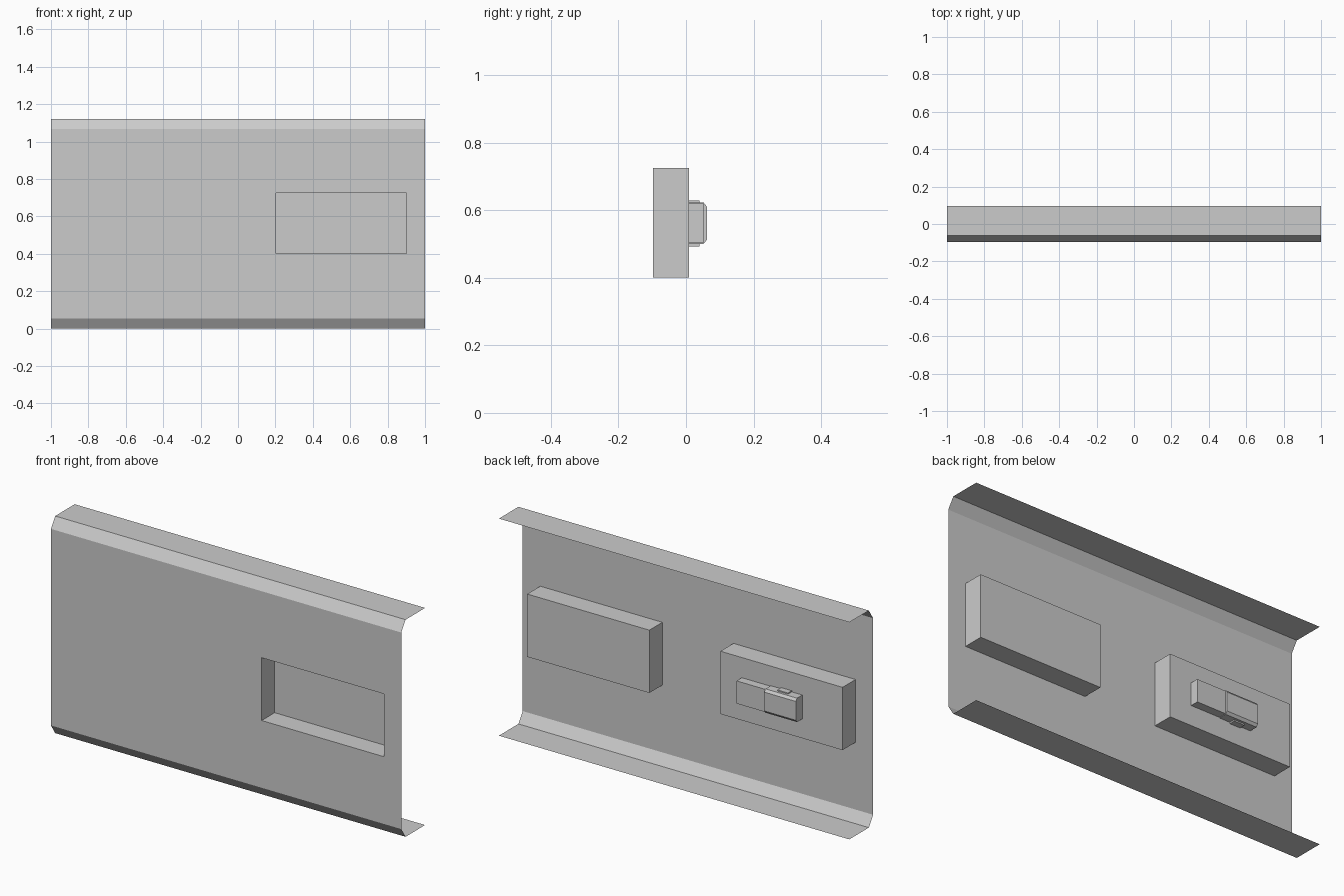
import bpy, bmesh
from mathutils import Vector

cube = bpy.data.objects.get("Cube")
if cube:
    bpy.data.objects.remove(cube, do_unlink=True)

# Single grey material
grey = bpy.data.materials.new("panel grey")
grey.use_nodes = True
tone = (0.6, 0.6, 0.6, 1)
grey.diffuse_color = tone
grey.node_tree.nodes["Principled BSDF"].inputs["Base Color"].default_value = tone

FRONT, BACK, POCKET = -0.097, 0.097, 0.009
TOP, BEND, LIP = 1.12, 0.053, -0.062
X0, X1, Z0, Z1 = 0.203, 0.9, 0.4, 0.724


def finish(name, bm):
    mesh = bpy.data.meshes.new(name)
    bm.to_mesh(mesh)
    bm.free()
    mesh.materials.append(grey)
    obj = bpy.data.objects.new(name, mesh)
    bpy.context.collection.objects.link(obj)
    return obj


def box(name, lo, hi, open_front=False, inward=False):
    lo, hi = Vector(lo), Vector(hi)
    bm = bmesh.new()
    bmesh.ops.create_cube(bm, size=1)
    for v in bm.verts:
        v.co = (lo + hi) / 2 + v.co * (hi - lo)
    if open_front:
        front = [f for f in bm.faces if f.normal.y < -0.9]
        bmesh.ops.delete(bm, geom=front, context='FACES_ONLY')
    if inward:
        bmesh.ops.reverse_faces(bm, faces=bm.faces[:])
    return finish(name, bm)


# Folded sheet: flanges and bends as strips, web with a rectangular opening
bm = bmesh.new()


def strip(x0, x1, a, b):
    corners = [(x0, *a), (x1, *a), (x1, *b), (x0, *b)]
    bm.faces.new([bm.verts.new(c) for c in corners])


profile = [(BACK, 0), (LIP, 0), (FRONT, BEND), (FRONT, TOP - BEND), (LIP, TOP), (BACK, TOP)]
for i in (0, 1, 3, 4):
    strip(-1, 1, profile[i], profile[i + 1])
for x0, x1, z0, z1 in ((-1, X0, BEND, TOP - BEND), (X1, 1, BEND, TOP - BEND),
                       (X0, X1, BEND, Z0), (X0, X1, Z1, TOP - BEND)):
    strip(x0, x1, (FRONT, z0), (FRONT, z1))
bmesh.ops.remove_doubles(bm, verts=bm.verts[:], dist=0.0001)
finish("folded_panel", bm)

# Open pocket on the left and the matching housing on the right
box("handle_pocket", (X0, FRONT, Z0), (X1, POCKET, Z1), True, True)
box("latch_housing", (-X1, FRONT, Z0), (-X0, POCKET, Z1), True)

# Latch body on the back of the housing
box("latch_body", (-0.66, POCKET, 0.503), (-0.325, 0.052, 0.62))

# Chamfered cover around the outer half of the latch
bm = bmesh.new()
section = [(POCKET, 0.5), (0.052, 0.5), (0.062, 0.513),
           (0.062, 0.61), (0.052, 0.623), (POCKET, 0.623)]
face = bm.faces.new([bm.verts.new((-0.49, y, z)) for y, z in section])
side = bmesh.ops.extrude_face_region(bm, geom=[face])["geom"]
bmesh.ops.translate(bm, vec=(-0.18, 0, 0),
                    verts=[g for g in side if isinstance(g, bmesh.types.BMVert)])
bmesh.ops.recalc_face_normals(bm, faces=bm.faces[:])
finish("latch_cover", bm)

# Small clips above and below the cover
for name, z0, z1 in (("upper_clip", 0.62, 0.629), ("lower_clip", 0.493, 0.503)):
    box(name, (-0.61, POCKET, z0), (-0.55, 0.04, z1))
